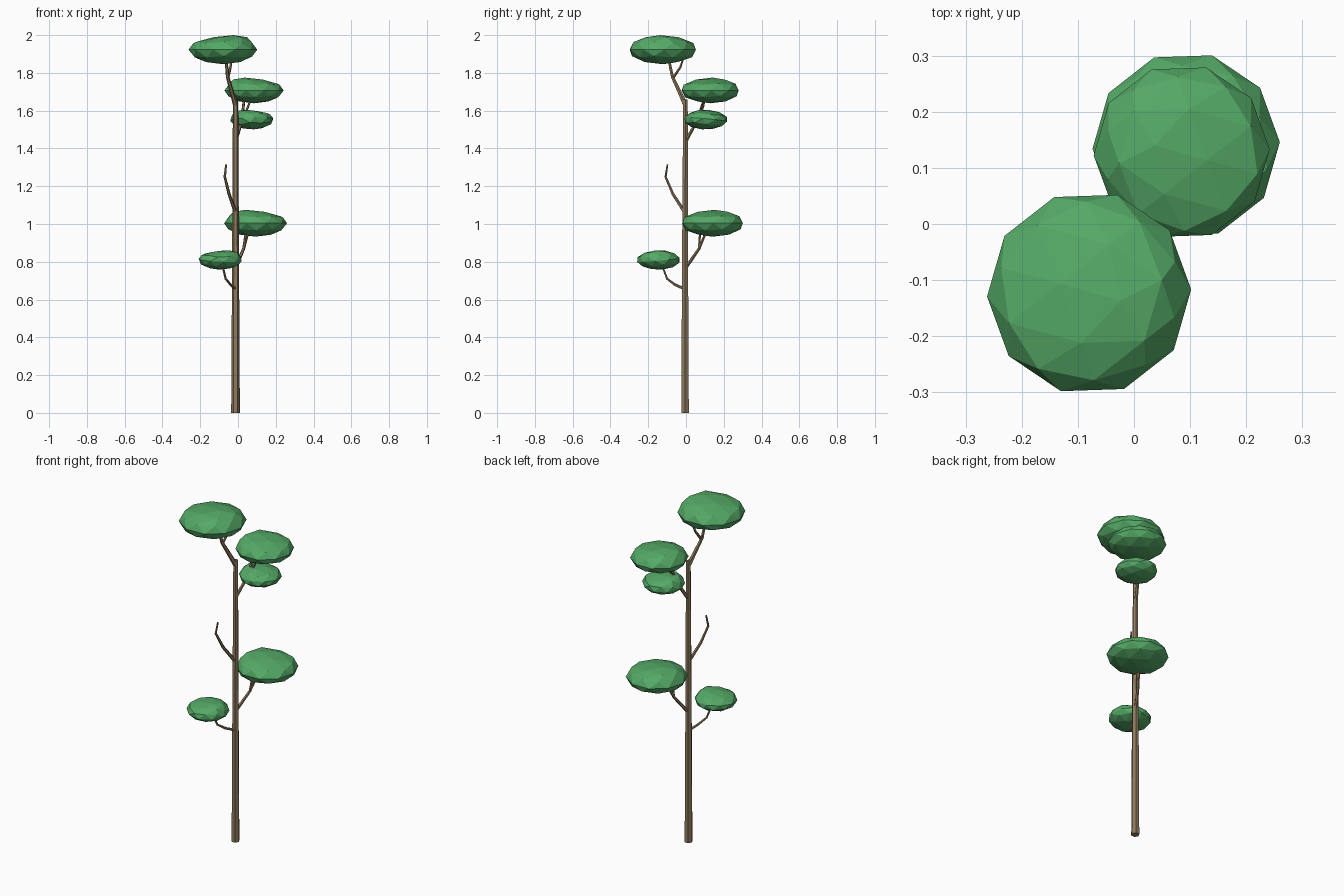
import bpy
import bmesh
from math import cos, sin, pi, radians
from mathutils import Vector, Matrix

cube = bpy.data.objects.get("Cube")
if cube:
    bpy.data.objects.remove(cube, do_unlink=True)


def make_material(name, rgb):
    mat = bpy.data.materials.new(name)
    mat.use_nodes = True
    mat.diffuse_color = (*rgb, 1)
    mat.node_tree.nodes["Principled BSDF"].inputs["Base Color"].default_value = (*rgb, 1)
    return mat


bark = make_material("brown_bark", (0.27, 0.195, 0.11))
leaf = make_material("green_leaf", (0.09, 0.40, 0.135))


def add_object(name, bm, mat):
    bmesh.ops.recalc_face_normals(bm, faces=bm.faces)
    mesh = bpy.data.meshes.new(name)
    bm.to_mesh(mesh)
    bm.free()
    mesh.materials.append(mat)
    obj = bpy.data.objects.new(name, mesh)
    bpy.context.collection.objects.link(obj)
    return obj


def tube(name, path, start, end, sides=6):
    """Tapered faceted limb along a path."""
    bm = bmesh.new()
    pts = [Vector(p) for p in path]
    last = len(pts) - 1
    rings = []
    for i, p in enumerate(pts):
        along = pts[min(i + 1, last)] - pts[max(i - 1, 0)]
        turn = Vector((0, 0, 1)).rotation_difference(along)
        r = start + (end - start) * i / last
        rings.append([bm.verts.new(p + turn @ Vector((r * cos(2 * pi * k / sides),
                                                      r * sin(2 * pi * k / sides), 0)))
                      for k in range(sides)])
    for a, b in zip(rings, rings[1:]):
        for k in range(sides):
            n = (k + 1) % sides
            bm.faces.new((a[k], a[n], b[n], b[k]))
    bm.faces.new(rings[0][::-1])
    bm.faces.new(rings[-1])
    return add_object(name, bm, bark)


def canopy(name, centre, radius, height, turn, tilt=0):
    """Flattened faceted leaf pad with its crown leaning to one side."""
    bm = bmesh.new()
    bmesh.ops.create_icosphere(bm, subdivisions=2, radius=1,
                               matrix=Matrix.Rotation(radians(20), 4, 'Z'))
    for v in bm.verts:
        lean = max(0, v.co.z - 0.5)
        v.co.x += 0.62 * lean
        v.co.y -= 0.15 * lean
    bm.transform(Matrix.Translation(centre)
                 @ Matrix.Diagonal((radius, radius, height, 1))
                 @ Matrix.Rotation(radians(turn), 4, 'Z')
                 @ Matrix.Rotation(radians(tilt), 4, 'X'))
    return add_object(name, bm, leaf)


# Trunk
tube("trunk", [(-0.013, -0.005, 0), (-0.013, -0.005, 0.8), (-0.013, -0.003, 1.66)], 0.023, 0.014)

# Limbs carrying the leaf pads
tube("top_limb", [(-0.013, -0.003, 1.63), (-0.03, -0.03, 1.69),
                  (-0.055, -0.072, 1.78), (-0.065, -0.095, 1.89)], 0.014, 0.007)
tube("top_fork", [(-0.054, -0.07, 1.77), (-0.04, -0.03, 1.83), (-0.03, -0.01, 1.89)], 0.008, 0.005)
tube("upper_limb", [(-0.013, 0, 1.44), (0.015, 0.05, 1.53),
                    (0.028, 0.09, 1.62), (0.035, 0.105, 1.69)], 0.01, 0.006)
tube("upper_fork", [(0.015, 0.05, 1.53), (0.045, 0.075, 1.6), (0.075, 0.1, 1.68)], 0.007, 0.005)
tube("middle_limb", [(-0.012, 0, 0.77), (0.03, 0.07, 0.87), (0.06, 0.115, 0.98)], 0.01, 0.006)
tube("middle_fork", [(0.03, 0.07, 0.87), (0.045, 0.075, 0.98)], 0.008, 0.005)
tube("low_limb", [(-0.013, -0.005, 0.655), (-0.04, -0.06, 0.68),
                  (-0.065, -0.1, 0.71), (-0.085, -0.13, 0.79)], 0.008, 0.005)

# Bare branch
tube("bare_branch", [(-0.013, -0.005, 1.06), (-0.048, -0.07, 1.16),
                     (-0.07, -0.108, 1.25), (-0.063, -0.098, 1.315)], 0.01, 0.005)

# Leaf pads
canopy("top_canopy", (-0.08, -0.123, 1.923), 0.182, 0.077, 0)
canopy("upper_canopy", (0.085, 0.128, 1.707), 0.157, 0.068, 180)
canopy("small_upper_canopy", (0.073, 0.105, 1.553), 0.116, 0.053, 205, 12)
canopy("middle_canopy", (0.093, 0.14, 1.004), 0.167, 0.071, 180)
canopy("small_low_canopy", (-0.094, -0.146, 0.81), 0.116, 0.052, 25, 12)
